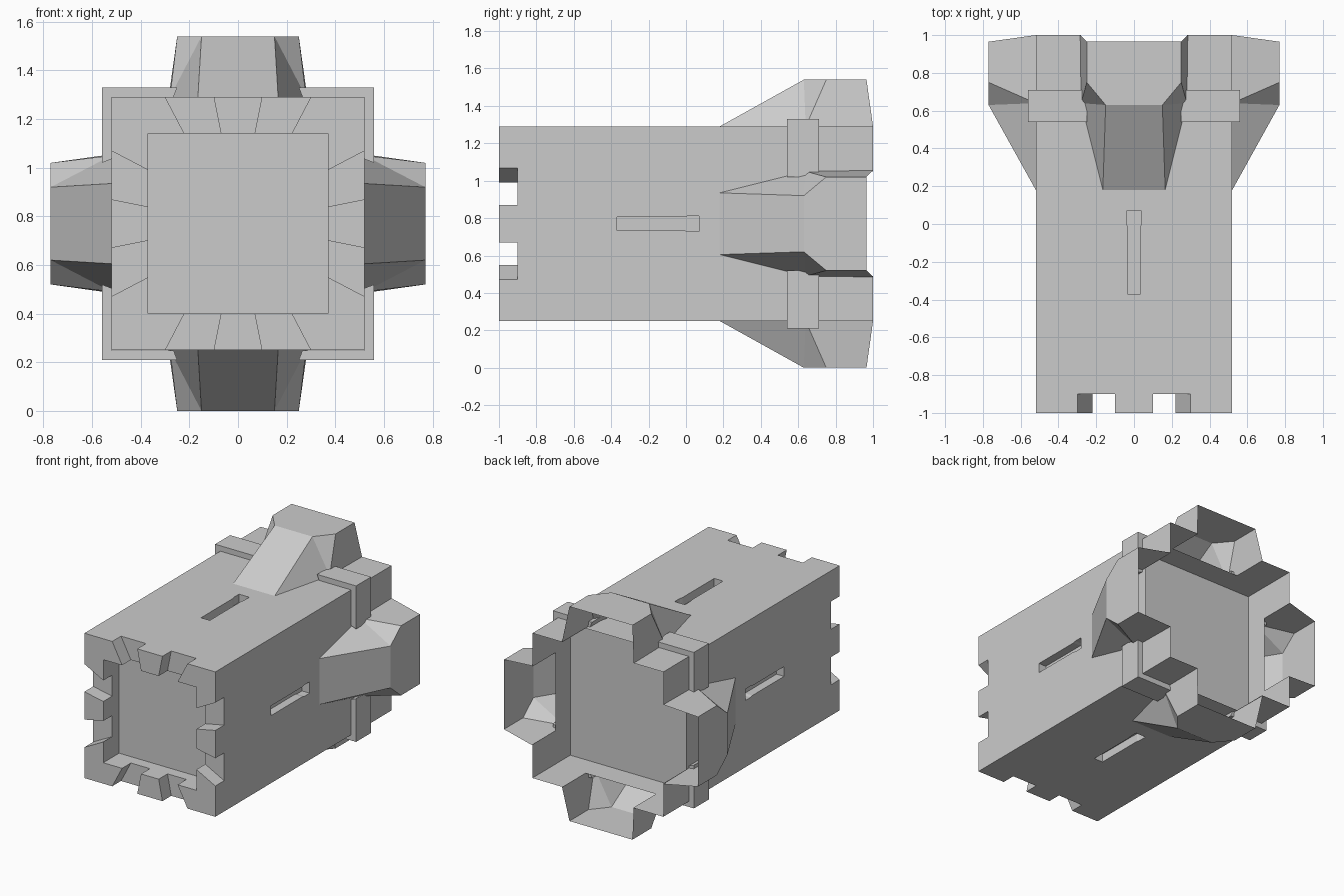
import bpy, bmesh, math
from mathutils import Matrix, Vector

if "Cube" in bpy.data.objects:
    bpy.data.objects.remove(bpy.data.objects["Cube"])

CZ = 0.77          # height of the long axis
H = 0.52           # half width of the square body


def finish(name, bm, normals=True):
    if normals:
        bmesh.ops.recalc_face_normals(bm, faces=bm.faces[:])
    me = bpy.data.meshes.new(name)
    bm.to_mesh(me)
    bm.free()
    ob = bpy.data.objects.new(name, me)
    bpy.context.collection.objects.link(ob)
    return ob


def place(p, k):
    # side-local (across, along, outward) to world, turned k quarter turns
    return Matrix.Rotation(k * math.pi / 2, 3, 'Y') @ Vector(p) + Vector((0, 0, CZ))


def prism(bm, lower, upper, k=0):
    a = [bm.verts.new(place(p, k)) for p in lower]
    b = [bm.verts.new(place(p, k)) for p in upper]
    bm.faces.new(a)
    bm.faces.new(b[::-1])
    n = len(a)
    for i in range(n):
        bm.faces.new((a[i], b[i], b[(i + 1) % n], a[(i + 1) % n]))


def box(bm, half, y0, y1):
    sq = [(-half, -half), (half, -half), (half, half), (-half, half)]
    prism(bm, [(x, y0, z) for x, z in sq], [(x, y1, z) for x, z in sq])


def cut(ob, cutter):
    cutter.hide_render = True
    m = ob.modifiers.new("cut", 'BOOLEAN')
    m.operation = 'DIFFERENCE'
    m.solver = 'EXACT'
    m.object = cutter
    bpy.context.view_layer.objects.active = ob
    bpy.ops.object.modifier_apply(modifier=m.name)
    bpy.data.objects.remove(cutter)


# Main square body
bm = bmesh.new()
box(bm, H, -1, 0.57)
body = finish("body", bm)

# Front recess
bm = bmesh.new()
box(bm, 0.37, -1.1, -0.82)
cut(body, finish("recess_cutter", bm))

# Rim notches and side slots
bm = bmesh.new()
slot = [(-.035, -.37), (.035, -.37), (.035, -.01), (.041, .01),
        (.041, .07), (-.041, .07), (-.041, .01), (-.035, -.01)]
for k in range(4):
    for s in (-1, 1):
        q = [(.066 * s, .35), (.21 * s, .35), (.32 * s, .56), (.108 * s, .56)]
        prism(bm, [(a, -1.1, h) for a, h in q], [(a, -.9, h) for a, h in q], k)
    prism(bm, [(a, y, H - .06) for a, y in slot], [(a, y, H + .05) for a, y in slot], k)
cut(body, finish("notch_cutter", bm))

# Open rear skirt, cut away under each scoop
bm = bmesh.new()
skirt = [(-H, .57), (H, .57), (H, 1), (.28, 1), (.28, .74), (-.28, .74), (-.28, 1), (-H, 1)]
for k in range(4):
    bm.faces.new([bm.verts.new(place((a, y, H), k)) for a, y in skirt][::1])
bmesh.ops.remove_doubles(bm, verts=bm.verts[:], dist=1e-4)
finish("rear_skirt", bm, False)

# Four hollow flared scoops, open at the rear
base = [(.165, .18, H), (.28, .64, H), (.285, 1, H)]
top = [(.15, .63, .77), (.25, .75, .77), (.25, .965, .77)]
for k, label in enumerate(("top", "right", "bottom", "left")):
    bm = bmesh.new()
    v = {}
    for s in (-1, 1):
        for i in range(3):
            for tag, row in (("b", base), ("t", top)):
                a, y, h = row[i]
                v[tag, i, s] = bm.verts.new(place((a * s, y, h), k))
    for s in (-1, 1):
        side = [[v["b", 0, s], v["b", 1, s], v["t", 0, s]],
                [v["b", 1, s], v["t", 1, s], v["t", 0, s]],
                [v["b", 1, s], v["b", 2, s], v["t", 2, s], v["t", 1, s]]]
        for f in side:
            bm.faces.new(f if s > 0 else f[::-1])
    bm.faces.new([v["b", 0, -1], v["b", 0, 1], v["t", 0, 1], v["t", 0, -1]])
    bm.faces.new([v["t", i, 1] for i in range(3)] + [v["t", i, -1] for i in (2, 1, 0)])
    finish(label + "_scoop", bm, False)

# Corner brackets between the scoops
ell = [(.265, .521), (.25, .56), (.56, .56), (.56, .25), (.521, .265), (.521, .521)]
for k in range(4):
    bm = bmesh.new()
    prism(bm, [(a, .54, h) for a, h in ell], [(a, .71, h) for a, h in ell], k)
    finish("corner_bracket_%d" % (k + 1), bm)
